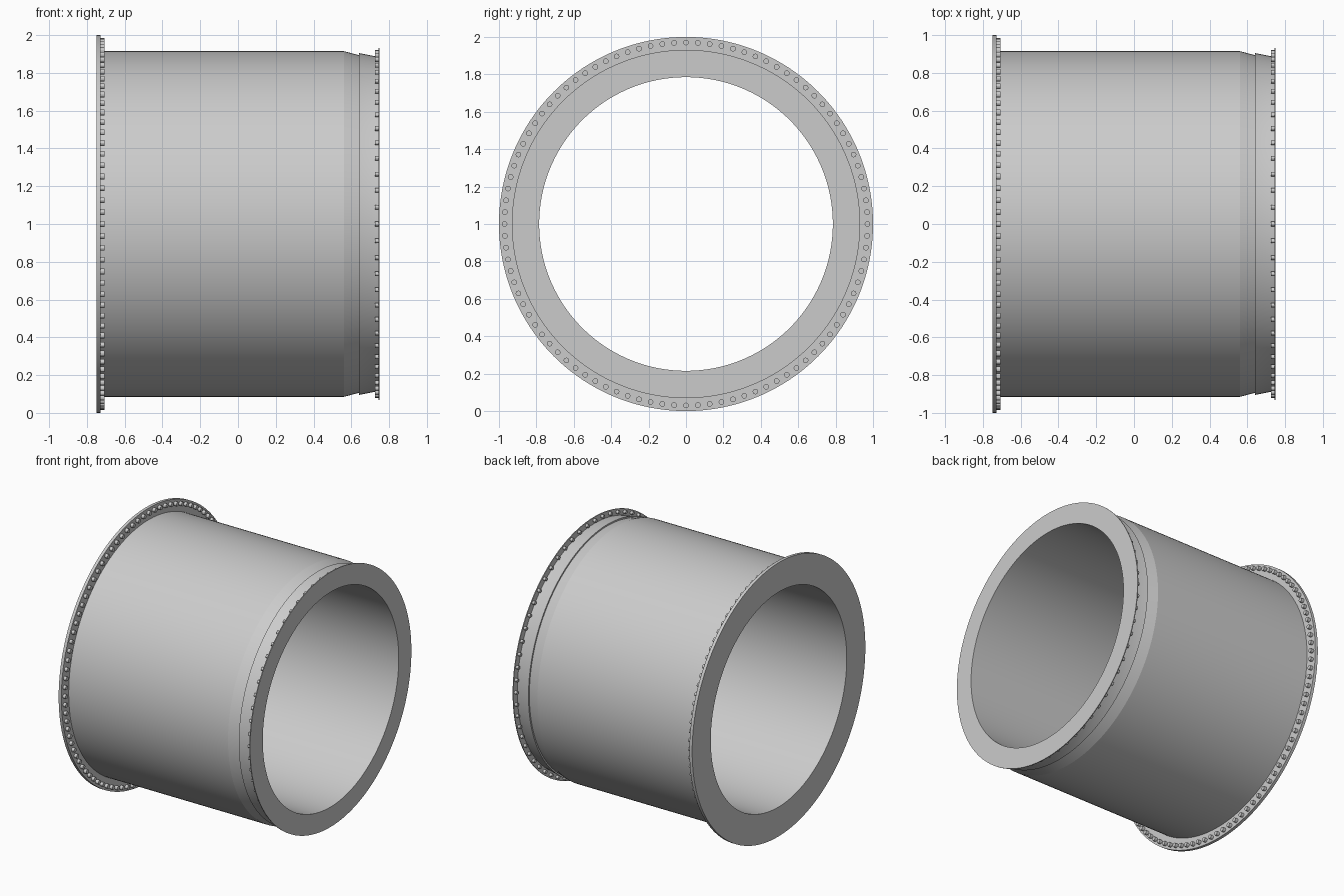
import bpy, bmesh
from math import cos, sin, tau, radians
from mathutils import Matrix, Vector

if "Cube" in bpy.data.objects:
    bpy.data.objects.remove(bpy.data.objects["Cube"])

CENTRE_Z = 1.0
BORE = 0.785


def finish(name, bm):
    bmesh.ops.recalc_face_normals(bm, faces=bm.faces)
    mesh = bpy.data.meshes.new(name)
    bm.to_mesh(mesh)
    bm.free()
    ob = bpy.data.objects.new(name, mesh)
    ob.location.z = CENTRE_Z
    bpy.context.collection.objects.link(ob)
    bpy.ops.object.select_all(action='DESELECT')
    ob.select_set(True)
    bpy.context.view_layer.objects.active = ob
    bpy.ops.object.shade_smooth_by_angle(angle=radians(12))
    return ob


def lathe(name, profile, segments=192):
    """Revolve a closed (x, radius) profile around the x axis."""
    bm = bmesh.new()
    rings = []
    for i in range(segments):
        a = tau * i / segments
        rings.append([bm.verts.new((x, r * cos(a), r * sin(a))) for x, r in profile])
    n = len(profile)
    for i in range(segments):
        p, q = rings[i], rings[(i + 1) % segments]
        for j in range(n):
            k = (j + 1) % n
            bm.faces.new((p[j], p[k], q[k], q[j]))
    return finish(name, bm)


def bolt_ring(name, count, ring_radius, bolt_radius, x0, x1):
    """Circle of bolt heads whose axes run along x."""
    bm = bmesh.new()
    turn = Matrix.Rotation(tau / 4, 4, 'Y')
    for i in range(count):
        a = tau * i / count
        pos = Vector(((x0 + x1) / 2, ring_radius * cos(a), ring_radius * sin(a)))
        bmesh.ops.create_cone(bm, cap_ends=True, segments=12, radius1=bolt_radius,
                              radius2=bolt_radius, depth=x1 - x0,
                              matrix=Matrix.Translation(pos) @ turn)
    return finish(name, bm)


# Thick-walled case: large flange, barrel, tapered end with a small step, thin flange
lathe("casing", [
    (-0.75, BORE), (-0.75, 1.0), (-0.728, 1.0), (-0.728, 0.915),
    (0.56, 0.915), (0.64, 0.894), (0.64, 0.905), (0.74, 0.885),
    (0.744, 0.885), (0.744, 0.931), (0.75, 0.931), (0.75, BORE)])

# Bolt heads on the inward faces of both flanges
bolt_ring("large_flange_bolts", 96, 0.970, 0.015, -0.730, -0.706)
bolt_ring("small_flange_bolts", 64, 0.910, 0.012, 0.724, 0.746)
